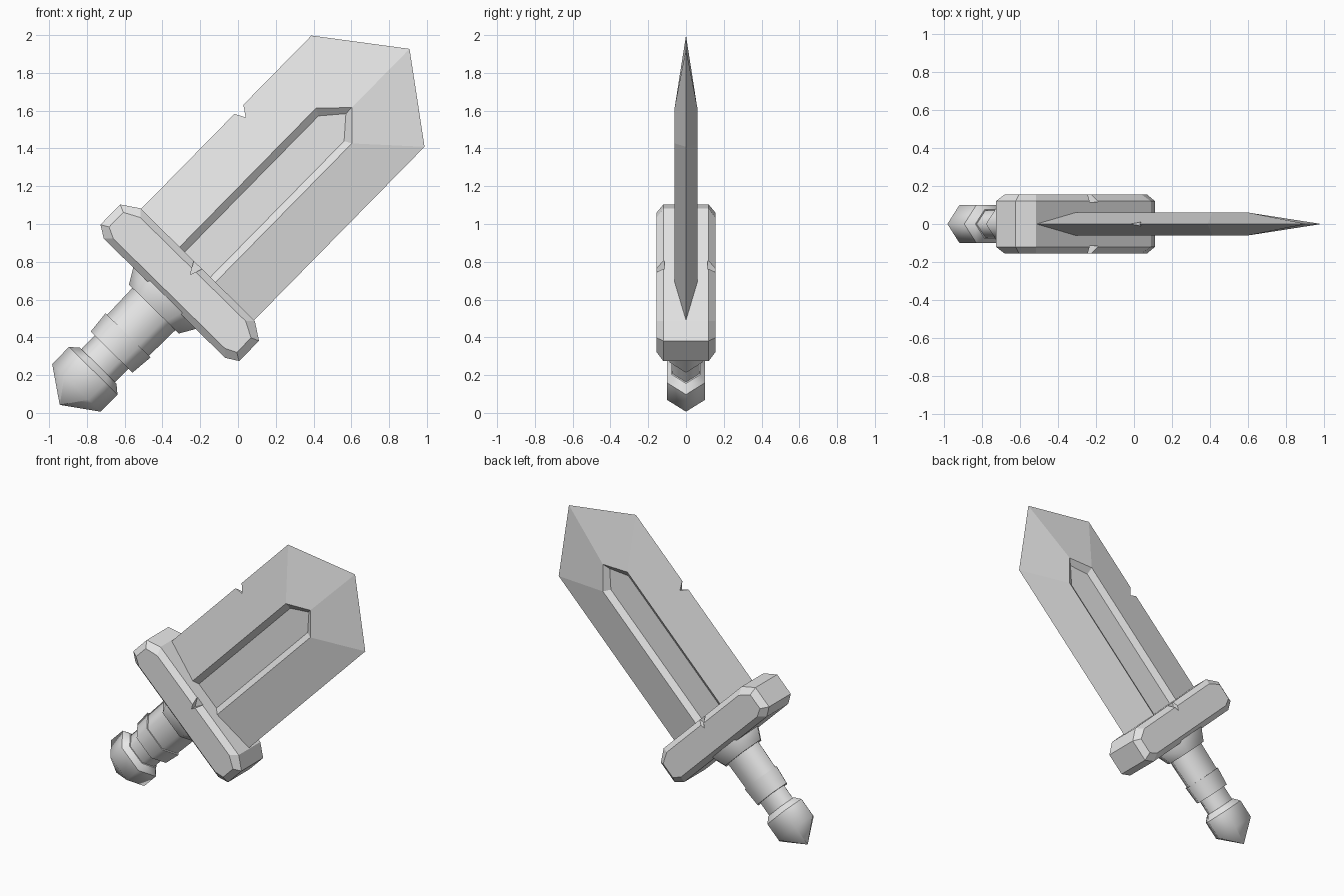
import bpy, bmesh, math
from mathutils import Matrix

if "Cube" in bpy.data.objects:
    bpy.data.objects.remove(bpy.data.objects["Cube"])

steel = bpy.data.materials.new("plain_grey")
steel.use_nodes = True
steel.diffuse_color = (0.8, 0.8, 0.8, 1)
steel.node_tree.nodes["Principled BSDF"].inputs["Base Color"].default_value = (0.8, 0.8, 0.8, 1)

# Sword axis: local x runs from pommel to tip, y is thickness, z is width
TILT = math.radians(45.5)
AXIS = 0.703
PLACE = (Matrix.Translation((-AXIS * math.sin(TILT), 0, AXIS * math.cos(TILT)))
         @ Matrix.Rotation(-TILT, 4, 'Y'))


def loft(name, loops, smooth=False):
    """Bridge equal-length loops in order and cap both ends."""
    bm = bmesh.new()
    rings = [[bm.verts.new(p) for p in loop] for loop in loops]
    n = len(rings[0])
    for a, b in zip(rings, rings[1:]):
        for i in range(n):
            j = (i + 1) % n
            bm.faces.new((a[i], a[j], b[j], b[i])).smooth = smooth
    for ring in (rings[0], rings[-1]):
        cap = bm.faces.new(ring)
        for e in cap.edges:
            e.smooth = False
    bmesh.ops.recalc_face_normals(bm, faces=bm.faces)
    bm.transform(PLACE)
    mesh = bpy.data.meshes.new(name)
    bm.to_mesh(mesh)
    bm.free()
    mesh.materials.append(steel)
    ob = bpy.data.objects.new(name, mesh)
    bpy.context.collection.objects.link(ob)
    return ob


def hex_turn(name, profile):
    """Flattened six-sided turned part from (position, radius) pairs."""
    angles = [math.radians(60 * k) for k in range(6)]
    return loft(name, [[(u, 0.65 * r * math.sin(a), r * math.cos(a)) for a in angles]
                       for u, r in profile], smooth=True)


def at_depth(points, y):
    return [(u, y, w) for u, w in points]


def carve(ob, points, y0, y1):
    """Cut a straight prism out of a part."""
    cutter = loft("cutter", [at_depth(points, y0), at_depth(points, y1)])
    cutter.hide_render = True
    mod = ob.modifiers.new("nick", 'BOOLEAN')
    mod.operation = 'DIFFERENCE'
    mod.solver = 'EXACT'
    mod.object = cutter
    bpy.context.view_layer.objects.active = ob
    bpy.ops.object.modifier_apply(modifier=mod.name)
    bpy.data.objects.remove(cutter)


def blade_outline(start, half, shoulder, tip):
    return [(start, -half), (shoulder, -half), (tip, 0), (shoulder, half), (start, half)]


# Blade: sharp edge, raised rim and sunken fuller on both faces
edge = blade_outline(0.3, 0.42, 1.697, 2.011)
rim = blade_outline(0.3, 0.133, 1.44, 1.576)
fuller = blade_outline(0.32, 0.095, 1.42, 1.53)
blade = loft("blade", [at_depth(fuller, -0.03), at_depth(rim, -0.06), at_depth(edge, 0),
                       at_depth(rim, 0.06), at_depth(fuller, 0.03)])
carve(blade, [(1.1, 0.45), (1.144, 0.365), (1.205, 0.45)], -0.1, 0.1)

# Crossguard: eight-sided block with bevelled front and back
half_guard = [(0.16, 0.45), (0.2, 0.515), (0.35, 0.515), (0.41, 0.425)]
body = half_guard + [(u, -w) for u, w in reversed(half_guard)]
face = [(0.285 + (u - 0.285) * 0.72, w * 0.92) for u, w in body]
guard = loft("crossguard", [at_depth(face, -0.155), at_depth(body, -0.12),
                            at_depth(body, 0.12), at_depth(face, 0.155)])
for side in (-1, 1):
    carve(guard, [(0.345, -0.01), (0.43, -0.04), (0.43, 0.04)], side * 0.115, side * 0.2)

# Handle
hex_turn("guard_collar", [(0.08, 0.185), (0.165, 0.235), (0.2, 0.235)])
hex_turn("upper_grip", [(-0.115, 0.155), (0.1, 0.16)])
hex_turn("lower_grip", [(-0.24, 0.155), (-0.115, 0.167)])
hex_turn("grip_neck", [(-0.36, 0.125), (-0.23, 0.125)])

# Pommel
hex_turn("pommel_collar", [(-0.378, 0.18), (-0.34, 0.135)])
hex_turn("pommel", [(-0.63, 0.002), (-0.505, 0.18), (-0.378, 0.18)])
